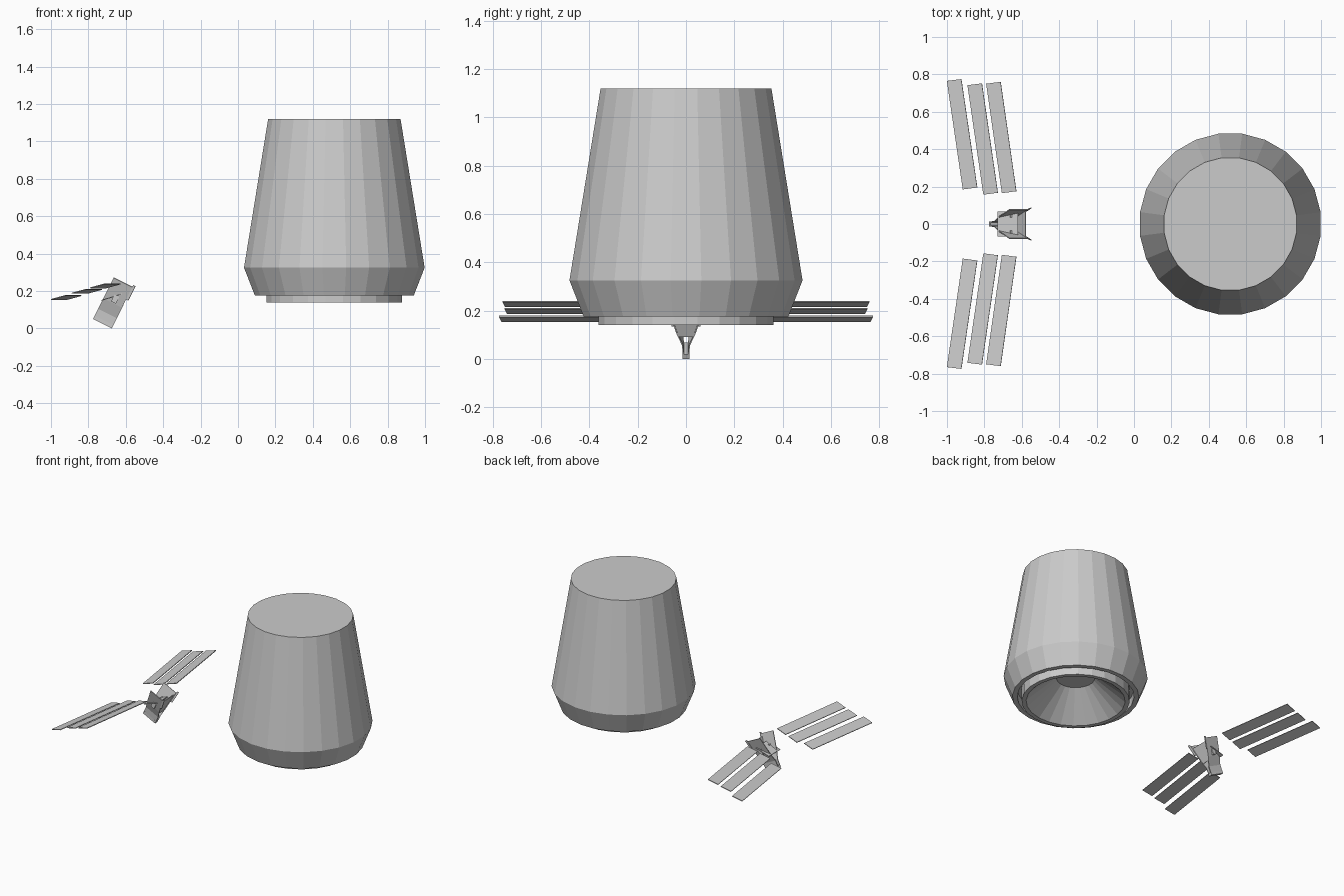
import bpy, math

if "Cube" in bpy.data.objects:
    bpy.data.objects.remove(bpy.data.objects["Cube"])


def make_mesh(name, verts, faces, thickness=0):
    mesh = bpy.data.meshes.new(name)
    mesh.from_pydata(verts, [], faces)
    mesh.update()
    ob = bpy.data.objects.new(name, mesh)
    bpy.context.collection.objects.link(ob)
    if thickness:
        mod = ob.modifiers.new("thickness", 'SOLIDIFY')
        mod.thickness = thickness
        mod.offset = 0
    return ob


def lathe(name, profile, centre_x, sides):
    """Spin (radius, z) points round z, closing both ends with a flat cap."""
    verts = []
    for r, z in profile:
        for i in range(sides):
            a = 2 * math.pi * (i + 0.5) / sides
            verts.append((centre_x + r * math.cos(a), r * math.sin(a), z))
    faces = []
    for k in range(len(profile) - 1):
        for i in range(sides):
            j = (i + 1) % sides
            faces.append((k * sides + i, k * sides + j,
                          (k + 1) * sides + j, (k + 1) * sides + i))
    last = (len(profile) - 1) * sides
    faces.append(tuple(reversed(range(sides))))
    faces.append(tuple(range(last, last + sides)))
    return make_mesh(name, verts, faces)


def bus(u, v, y):
    """Point in the tilted frame of the small craft: u across, v along."""
    return (-0.775 + 0.10 * u + 0.11 * v, y, 0.05 - 0.05 * u + 0.222 * v)


def box(name, u0, u1, v0, v1, y0, y1):
    verts = [bus(u, v, y) for y in (y0, y1)
             for u, v in ((u0, v0), (u1, v0), (u1, v1), (u0, v1))]
    return make_mesh(name, verts, [(0, 1, 2, 3), (7, 6, 5, 4), (0, 4, 5, 1),
                                   (1, 5, 6, 2), (2, 6, 7, 3), (3, 7, 4, 0)])


# Large capsule with recessed underside, collar and conical cavity
lathe("capsule_body", [
    (0.13, 0.32), (0.335, 0.14), (0.365, 0.14), (0.365, 0.24), (0.395, 0.24),
    (0.395, 0.175), (0.428, 0.175), (0.487, 0.325), (0.357, 1.12)], 0.515, 24)

# Solar panels: outer and inner x of the low edge, y range, low z
PANELS = [(-1.0, -0.915, 0.765, 0.185, 0.155),
          (-0.89, -0.805, 0.742, 0.157, 0.188),
          (-0.79, -0.706, 0.75, 0.165, 0.217)]
for side, label in ((1, "back"), (-1, "front")):
    for n, (xo, xi, yo, yi, z) in enumerate(PANELS):
        verts = [(xo, side * yo, z), (xo + 0.077, side * (yo + 0.01), z + 0.021),
                 (xi + 0.077, side * (yi + 0.01), z + 0.021), (xi, side * yi, z)]
        make_mesh(f"solar_panel_{label}_{n + 1}", verts, [(0, 1, 2, 3)], 0.005)

    # Flared side plate: narrow stem at the bottom, opening toward the top
    flare = [(0.0, 0.01), (0.25, 0.014), (0.5, 0.04), (1.0, 0.078)]
    verts = [bus(u, v, side * y) for v, y in flare for u in (0, 1)]
    make_mesh(f"side_plate_{label}", verts,
              [(2 * k, 2 * k + 1, 2 * k + 3, 2 * k + 2) for k in range(3)], 0.005)

    # Edge flange along the open side
    verts = [bus(u, v, side * y) for u, v, y in
             ((1.0, 0.7, 0.06), (1.12, 0.7, 0.062), (1.12, 1.04, 0.086), (1.0, 1.04, 0.082))]
    make_mesh(f"edge_flange_{label}", verts, [(0, 1, 2, 3)], 0.005)

    # Panel hinge block
    box(f"hinge_block_{label}", 0.4, 0.65, 0.52, 0.68, side * 0.035, side * 0.06)

# Cross panel joining the side plates on the open side
make_mesh("cross_panel", [bus(0.95, 0.4, -0.03), bus(0.95, 0.4, 0.03),
                          bus(0.95, 0.92, 0.07), bus(0.95, 0.92, -0.07)],
          [(0, 1, 2, 3)], 0.005)

# Tray between the side plates
make_mesh("tray", [(-0.73, -0.068, 0.15), (-0.62, -0.068, 0.185),
                   (-0.62, 0.068, 0.185), (-0.73, 0.068, 0.15)], [(0, 1, 2, 3)], 0.005)

# Stem foot at the narrow end
box("stem_foot", 0, 1, 0, 0.08, -0.014, 0.014)
